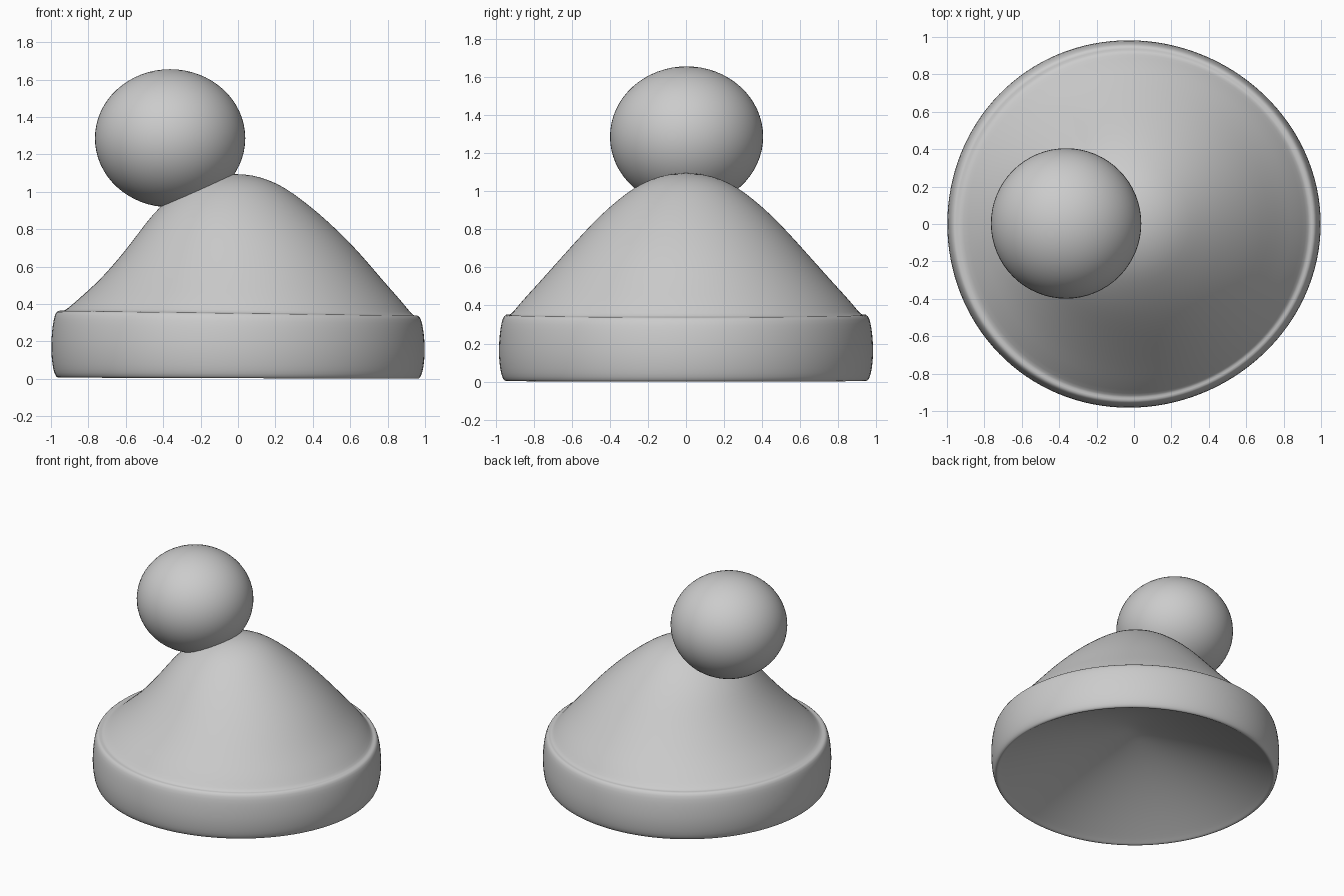
import bpy, bmesh, math

if "Cube" in bpy.data.objects:
    bpy.data.objects.remove(bpy.data.objects["Cube"])

SEG = 64


def revolve(name, profile):
    """Lathe (radius, z, x offset, y scale) points into slightly oval, tilted rings."""
    bm = bmesh.new()
    rings = []
    for r, z, off, oval in profile:
        if r == 0:
            rings.append([bm.verts.new((off, 0, z))] * SEG)
            continue
        tilt = 0.003 + 0.03 * z if z < 0.356 else 0.014 * max(0, 1 - z)
        ring = []
        for i in range(SEG):
            a = 2 * math.pi * i / SEG
            x = r * (math.cos(a) - 0.028 * r ** 4 * math.sin(a) ** 2)
            y = oval * r * math.sin(a)
            ring.append(bm.verts.new((x + off, y, z - tilt * x)))
        rings.append(ring)
    for low, high in zip(rings, rings[1:]):
        for i in range(SEG):
            j = (i + 1) % SEG
            face = [low[i], low[j], high[j], high[i]]
            bm.faces.new(list(dict.fromkeys(face)))
    mesh = bpy.data.meshes.new(name)
    bm.to_mesh(mesh)
    bm.free()
    ob = bpy.data.objects.new(name, mesh)
    bpy.context.collection.objects.link(ob)
    mesh.shade_smooth()
    sub = ob.modifiers.new("smooth", 'SUBSURF')
    sub.levels = sub.render_levels = 1
    return ob


# Hollow underside, a rounded shallow cone
DEPTH = 0.36
hollow = [(r, 0.006 + DEPTH * (1 - (r / 0.955) ** 1.5), 0, 0.984)
          for r in (0, 0.06, 0.12, 0.24, 0.36, 0.48, 0.6, 0.72, 0.82, 0.9, 0.94)]

# Rolled brim
brim = [(r, z, 0, 0.984) for r, z in (
    (0.955, 0.003), (0.97, 0.002), (0.984, 0.025), (0.994, 0.07),
    (1.001, 0.14), (0.999, 0.21), (0.992, 0.28), (0.98, 0.335),
    (0.963, 0.354), (0.942, 0.349))]

# Cone-shaped crown, leaning a little
crown = [
    (0.922, 0.36, 0.003, 0.99), (0.865, 0.42, 0.012, 1.0), (0.78, 0.503, 0.02, 1.01),
    (0.70, 0.593, 0.022, 1.01), (0.62, 0.687, 0.02, 1.005), (0.535, 0.785, 0.008, 1.0),
    (0.45, 0.877, -0.008, 0.99), (0.36, 0.957, -0.018, 0.985), (0.27, 1.023, -0.02, 0.985),
    (0.18, 1.066, -0.02, 0.985), (0.09, 1.09, -0.02, 0.985), (0, 1.095, -0.02, 1)]

revolve("hat_body", hollow + brim + crown)

# Bobble resting on the side of the tip
bpy.ops.mesh.primitive_uv_sphere_add(segments=64, ring_count=32, radius=1,
                                     location=(-0.363, 0.003, 1.286))
bobble = bpy.context.object
bobble.name = "bobble"
bobble.scale = (0.402, 0.402, 0.369)
bpy.ops.object.shade_smooth()
